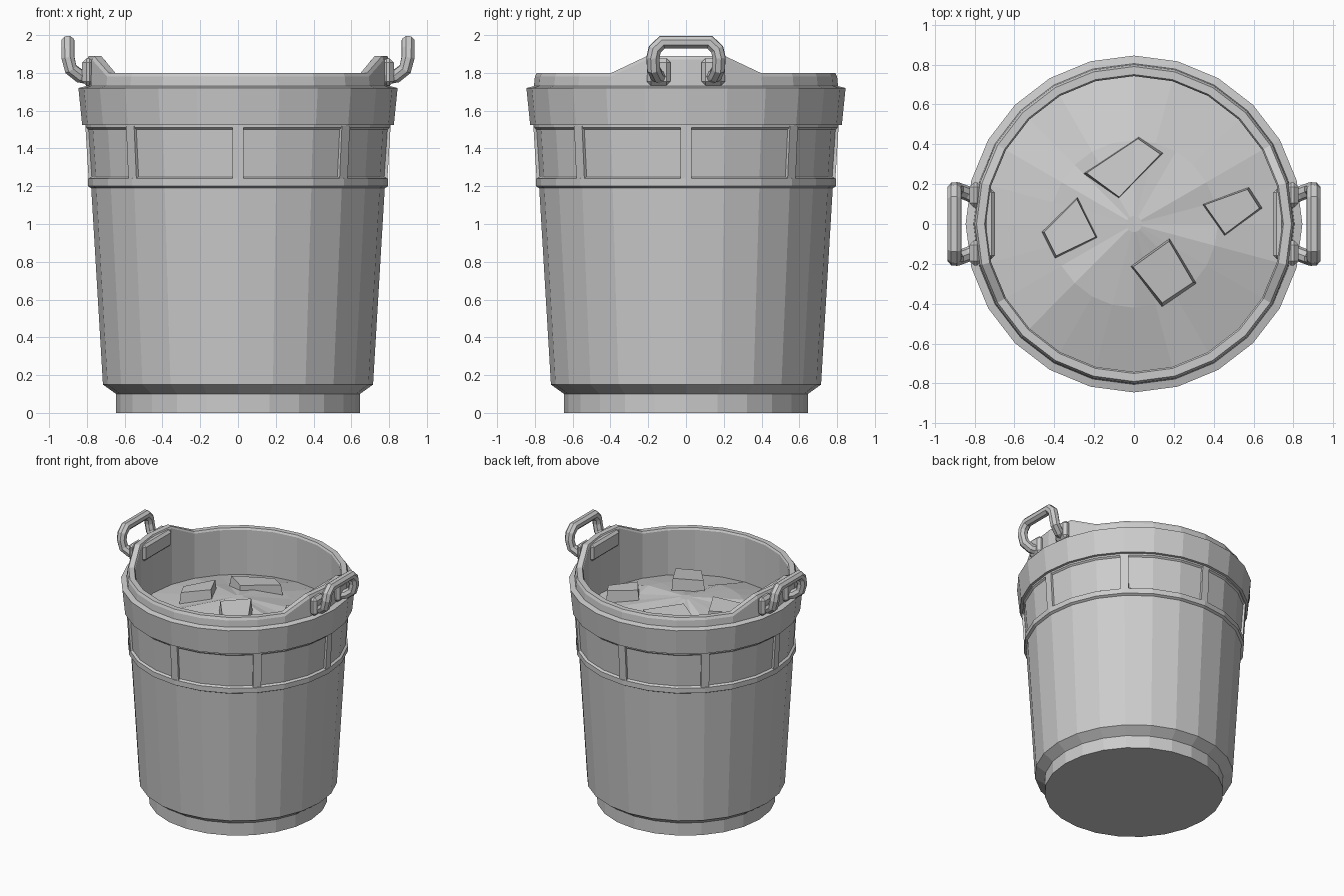
import bpy, bmesh, math, random
from mathutils import Vector, Matrix

random.seed(4)
SIDES = 24

default = bpy.data.objects.get("Cube")
if default:
    bpy.data.objects.remove(default, do_unlink=True)

grey = bpy.data.materials.new("plain_grey")
grey.use_nodes = True
colour = (0.6, 0.6, 0.6, 1)
grey.diffuse_color = colour
grey.node_tree.nodes["Principled BSDF"].inputs["Base Color"].default_value = colour


def finish(bm, name):
    bmesh.ops.recalc_face_normals(bm, faces=bm.faces)
    mesh = bpy.data.meshes.new(name)
    bm.to_mesh(mesh)
    bm.free()
    obj = bpy.data.objects.new(name, mesh)
    bpy.context.collection.objects.link(obj)
    mesh.materials.append(grey)
    return obj


def lathe(name, profile, shape=None, closed=False, cap_start=False, cap_end=False):
    """Turn a radius/height profile; shape(r, z, angle) may change the height."""
    bm = bmesh.new()
    rings = []
    for r, z in profile:
        ring = []
        for i in range(SIDES):
            a = math.tau * i / SIDES
            h = shape(r, z, a) if shape else z
            ring.append(bm.verts.new((r * math.cos(a), r * math.sin(a), h)))
        rings.append(ring)
    pairs = list(zip(rings, rings[1:]))
    if closed:
        pairs.append((rings[-1], rings[0]))
    for low, high in pairs:
        for i in range(SIDES):
            j = (i + 1) % SIDES
            bm.faces.new((low[i], low[j], high[j], high[i]))
    if cap_start:
        bm.faces.new(rings[0])
    if cap_end:
        bmesh.ops.poke(bm, faces=[bm.faces.new(rings[-1])])
    return finish(bm, name)


def box(name, centre, size, bevel=0.0, turn=None):
    bm = bmesh.new()
    bmesh.ops.create_cube(bm, size=1)
    bmesh.ops.scale(bm, vec=size, verts=bm.verts)
    if bevel:
        bmesh.ops.bevel(bm, geom=bm.edges[:], offset=bevel, segments=1, affect='EDGES')
    matrix = Matrix.Translation(centre)
    if turn:
        matrix = turn @ matrix
    bmesh.ops.transform(bm, matrix=matrix, verts=bm.verts)
    return finish(bm, name)


# Tapered body with a recessed foot and a panelled upper section
lathe("bucket_body", [(0.645, 0), (0.645, 0.1), (0.715, 0.15), (0.777, 1.19),
                      (0.795, 1.2), (0.795, 1.24), (0.778, 1.25),
                      (0.795, 1.5), (0.807, 1.51), (0.807, 1.54)], cap_start=True)


# Heavy rim and inner collar, which rises beside both handles
def raise_sides(r, z, a):
    return z + 0.09 if z > 1.76 and abs(math.cos(a)) > 0.95 else z


lathe("rim_and_collar", [(0.78, 1.52), (0.825, 1.525), (0.845, 1.72), (0.805, 1.73),
                         (0.8, 1.78), (0.79, 1.8), (0.75, 1.8), (0.742, 1.785),
                         (0.742, 1.4)], raise_sides)

# Upright slats between the two bands
for k in range(8):
    turn = Matrix.Rotation(math.tau * k / 8, 4, 'Z')
    lean = Matrix.Rotation(math.radians(3.5), 4, 'Y')
    slat = box("slat", (0, 0, 0), (0.035, 0.06, 0.28))
    slat.data.transform(turn @ Matrix.Translation((0.782, 0, 1.38)) @ lean)


# Heaped contents with an uneven middle ring
def uneven(r, z, a):
    return z + random.uniform(-0.025, 0.025) if 0.1 < r < 0.7 else z


lathe("contents", [(0.745, 1.43), (0.42, 1.52), (0.04, 1.595)], uneven, cap_end=True)


# Broken chunks lying on the heap
def chunk(corners, top, tilt):
    bm = bmesh.new()
    middle = sum((Vector(c) for c in corners), Vector((0, 0))) / len(corners)
    lower, upper = [], []
    for c in corners:
        p = Vector(c)
        q = middle + (p - middle) * 0.86
        lower.append(bm.verts.new((p.x, p.y, top - 0.17)))
        upper.append(bm.verts.new((q.x, q.y, top + (q - middle).dot(Vector(tilt)))))
    bm.faces.new(lower)
    bmesh.ops.poke(bm, faces=[bm.faces.new(upper)])
    for i in range(4):
        j = (i + 1) % 4
        bm.faces.new((lower[i], lower[j], upper[j], upper[i]))
    finish(bm, "chunk")


chunk([(-0.27, 0.25), (-0.08, 0.11), (0.16, 0.36), (0.03, 0.45)], 1.6, (0, -0.1))
chunk([(-0.47, -0.04), (-0.4, -0.18), (-0.17, -0.07), (-0.28, 0.15)], 1.6, (0.2, 0))
chunk([(0.33, 0.1), (0.45, -0.07), (0.65, 0.08), (0.58, 0.19)], 1.57, (-0.15, 0))
chunk([(-0.03, -0.21), (0.14, -0.42), (0.32, -0.3), (0.18, -0.06)], 1.64, (0, 0.15))


# Handle tube swept along half a path and its mirror
def handle(side):
    half = [(0.78, 0.13, 1.775), (0.84, 0.155, 1.785), (0.885, 0.172, 1.82),
            (0.9, 0.175, 1.88), (0.9, 0.165, 1.925), (0.9, 0.125, 1.963)]
    path = half + [(x, -y, z) for x, y, z in reversed(half)]
    curve = bpy.data.curves.new("handle_path", 'CURVE')
    curve.dimensions = '3D'
    curve.bevel_depth = 0.037
    curve.bevel_resolution = 2
    curve.use_fill_caps = True
    spline = curve.splines.new('POLY')
    spline.points.add(len(path) - 1)
    for point, (x, y, z) in zip(spline.points, path):
        point.co = (x * side, y, z, 1)
    spline.use_smooth = False
    curve.materials.append(grey)
    obj = bpy.data.objects.new("left_handle" if side > 0 else "right_handle", curve)
    bpy.context.collection.objects.link(obj)


for side in (1, -1):
    handle(side)
    # Outer lugs and inner backing plate
    for y in (0.145, -0.145):
        box("handle_lug", (0.795 * side, y, 1.805), (0.06, 0.125, 0.145), 0.022)
    box("backing_plate", (0.728 * side, 0, 1.815), (0.06, 0.35, 0.13), 0.018)
